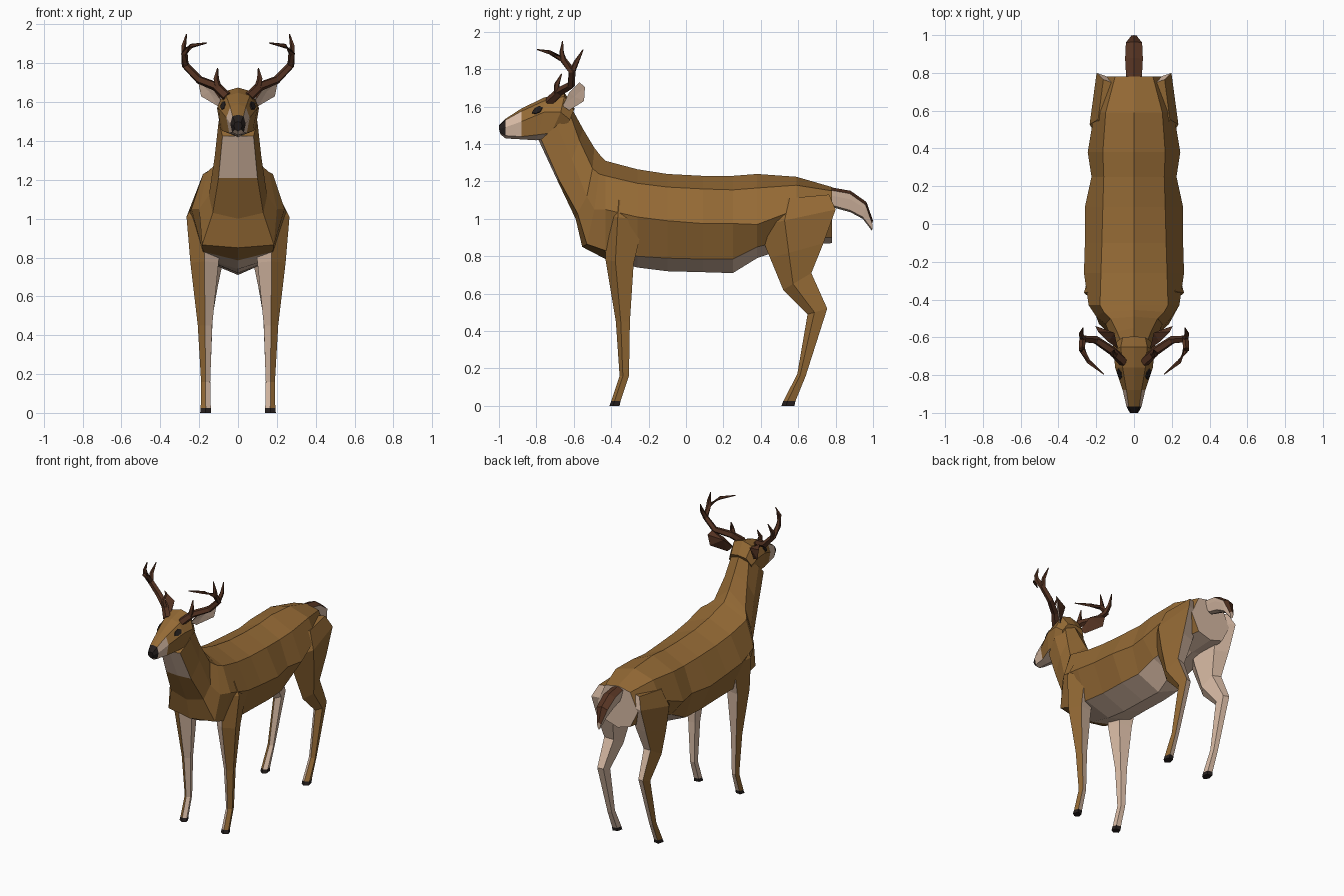
import bpy, bmesh
from mathutils import Vector

def material(name, rgb):
    m = bpy.data.materials.new(name)
    m.diffuse_color = (*rgb, 1)
    return m

FUR, PALE, ANTLER, BLACK = range(4)
MATS = [material("brown fur", (0.30, 0.145, 0.036)),
        material("pale fur", (0.68, 0.49, 0.37)),
        material("dark brown", (0.09, 0.033, 0.016)),
        material("black", (0.018, 0.013, 0.012))]

def finish(name, bm):
    bmesh.ops.recalc_face_normals(bm, faces=bm.faces[:])
    me = bpy.data.meshes.new(name)
    bm.to_mesh(me)
    bm.free()
    for m in MATS:
        me.materials.append(m)
    ob = bpy.data.objects.new(name, me)
    bpy.context.collection.objects.link(ob)
    return ob

def loft(name, rings, rule, caps=(FUR, FUR)):
    """Skin closed rings; rule(i, j) colours the face of span i, side j."""
    bm = bmesh.new()
    vs = [[bm.verts.new(p) for p in r] for r in rings]
    n = len(vs[0])
    for i in range(len(vs) - 1):
        for j in range(n):
            k = (j + 1) % n
            f = bm.faces.new((vs[i][j], vs[i][k], vs[i + 1][k], vs[i + 1][j]))
            f.material_index = rule(i, j)
    for r, m in ((vs[0], caps[0]), (vs[-1], caps[1])):
        bm.faces.new(r).material_index = m
    return finish(name, bm)

def whole(half):
    """Mirror a half section whose ends lie on the centre plane."""
    return half + [(-x, y, z) for x, y, z in half[-2:0:-1]]

def sym(rule):
    """Count sides 0-3 from the top down on both halves."""
    return lambda i, j: rule(i, min(j, 7 - j))

def flip(p, s):
    return (p[0] * s, p[1], p[2])

# Trunk: y, top z, upper x z, side x z, lower x z, bottom z
trunk = [(.78, 1.17, .10, 1.15, .16, 1.02, .10, .90, .87),
         (.59, 1.225, .15, 1.18, .21, 1.05, .13, .90, .86),
         (.38, 1.24, .165, 1.165, .245, .97, .15, .85, .79),
         (.25, 1.23, .16, 1.155, .225, .975, .17, .785, .71),
         (.09, 1.23, .165, 1.16, .26, .975, .18, .785, .715),
         (-.10, 1.24, .17, 1.17, .26, .99, .18, .79, .72),
         (-.26, 1.265, .175, 1.19, .265, 1.01, .19, .80, .74),
         (-.43, 1.31, .18, 1.23, .24, 1.05, .18, .83, .785)]
rings = [whole([(0, y, a), (b, y, c), (d, y, e), (f, y, g), (0, y, h)])
         for y, a, b, c, d, e, f, g, h in trunk]
# Neck: top y z, upper x y z, side x y z, lower x y z, bottom y z
neck = [(-.455, 1.335, .16, -.465, 1.24, .20, -.49, 1.05, .185, -.53, .865, -.555, .85),
        (-.49, 1.38, .125, -.50, 1.27, .15, -.53, 1.12, .13, -.58, 1.03, -.59, 1.00),
        (-.55, 1.48, .09, -.57, 1.42, .12, -.61, 1.32, .10, -.68, 1.21, -.69, 1.21),
        (-.605, 1.58, .07, -.62, 1.56, .10, -.69, 1.50, .08, -.775, 1.425, -.79, 1.425)]
# Head, same layout
head = [(-.595, 1.59, .06, -.60, 1.58, .09, -.62, 1.53, .06, -.66, 1.46, -.68, 1.44),
        (-.65, 1.675, .07, -.65, 1.655, .108, -.67, 1.57, .09, -.72, 1.46, -.73, 1.43),
        (-.76, 1.648, .06, -.76, 1.63, .10, -.76, 1.57, .075, -.79, 1.45, -.80, 1.42),
        (-.88, 1.59, .04, -.88, 1.575, .06, -.88, 1.52, .045, -.88, 1.44, -.88, 1.425),
        (-.965, 1.535, .028, -.965, 1.528, .04, -.965, 1.49, .03, -.965, 1.445, -.965, 1.43),
        (-1.0, 1.50, .015, -1.0, 1.495, .022, -1.0, 1.48, .015, -.995, 1.46, -.99, 1.45)]

def section(r):
    return [(0, r[0], r[1]), r[2:5], r[5:8], r[8:11], (0, r[11], r[12])]

rings += [whole(section(r)) for r in neck]
loft("body", rings, sym(lambda i, j: PALE if j == 3 and (i < 7 or i == 10) else FUR), (PALE, FUR))

def head_colour(i, j):
    if i == 4:
        return BLACK if j < 3 else PALE
    if (i == 3 and j > 0) or (i in (1, 2) and j == 3):
        return PALE
    return FUR
loft("head", [whole(section(r)) for r in head], sym(head_colour), (FUR, BLACK))

# Tail: dark on top, pale on sides and below
tail = [(.755, 1.172, .79, 1.06, .04), (.88, 1.15, .88, 1.035, .047),
        (.965, 1.09, .945, 1.00, .043), (1.0, .99, .995, .935, .015)]
loft("tail", [whole([(0, a, b), (w, a - .005, b - .015), (w * .9, a + (c - a) * .3, b + (d - b) * .4),
                     (w * .6, c, d + .01), (0, c, d)]) for a, b, c, d, w in tail],
     sym(lambda i, j: ANTLER if j == 0 else PALE), (FUR, PALE))

# Legs: front y z, back y z, inner x, outer x
front_leg = [(-.42, 1.10, -.24, 1.10, .08, .22), (-.44, 1.02, -.225, .99, .08, .265),
             (-.43, .78, -.28, .76, .10, .245), (-.375, .45, -.30, .45, .133, .207),
             (-.355, .16, -.305, .16, .143, .19), (-.40, .025, -.35, .025, .14, .192),
             (-.41, 0, -.355, 0, .138, .195)]
hind_leg = [(.44, 1.10, .765, 1.13, .05, .19), (.38, .96, .80, 1.05, .05, .235),
            (.45, .79, .735, .87, .07, .225), (.52, .62, .67, .71, .105, .205),
            (.65, .49, .755, .52, .13, .195), (.595, .17, .64, .16, .143, .19),
            (.52, .025, .585, .025, .14, .192), (.51, 0, .58, 0, .138, .195)]

def leg_ring(r, s):
    fy, fz, by, bz, xi, xo = r
    prof = [(.5, 0), (1, .35), (.8, 1), (.15, .9), (0, .3)]
    return [(s * (xi + (xo - xi) * u), fy + (by - fy) * v, fz + (bz - fz) * v) for u, v in prof]

for s, side in ((1, "right"), (-1, "left")):
    for name, leg in (("front_leg", front_leg), ("hind_leg", hind_leg)):
        last = len(leg) - 2
        loft(f"{name}_{side}", [leg_ring(r, s) for r in leg],
             lambda i, j: BLACK if i == last else (PALE if j > 1 else FUR), (FUR, BLACK))

    # Ear: pale open front, dark back rising to a ridge point
    rim = [(.085, -.66, 1.605), (.135, -.625, 1.675), (.19, -.57, 1.73),
           (.205, -.54, 1.705), (.19, -.545, 1.63), (.105, -.625, 1.58)]
    bm = bmesh.new()
    vs = [bm.verts.new(flip(p, s)) for p in rim]
    apexes = ((bm.verts.new(flip((.105, -.575, 1.68), s)), ANTLER),
              (bm.verts.new(flip((.147, -.597, 1.653), s)), PALE))
    for a, m in apexes:
        for j in range(6):
            bm.faces.new((vs[j], vs[(j + 1) % 6], a)).material_index = m
    finish(f"ear_{side}", bm)

    # Eye: thin plate laid on the upper cheek facet
    a, b = (Vector(flip(p, s)) for p in section(head[2])[1:3])
    c, d = (Vector(flip(p, s)) for p in section(head[3])[1:3])
    n = (c - a).cross(b - a).normalized()
    n *= 1 if n.x * s > 0 else -1
    quad = [a.lerp(c, u).lerp(b.lerp(d, u), v) for u, v in
            ((.05, .55), (.2, .3), (.42, .35), (.52, .65), (.35, .85), (.15, .85))]
    loft(f"eye_{side}", [[p - n * .003 for p in quad], [p + n * .005 for p in quad]],
         lambda i, j: BLACK, (BLACK, BLACK))

    # Antler: main beam and three tines, five-sided tapering tubes
    beam = [(.055, -.73, 1.625), (.11, -.675, 1.68), (.20, -.615, 1.715), (.272, -.61, 1.79),
            (.277, -.66, 1.855), (.24, -.73, 1.89), (.16, -.795, 1.905)]
    parts = [("antler_beam", beam, (.027, .025, .022, .02, .018, .012, .003)),
             ("brow_tine", [(.10, -.69, 1.665), (.113, -.69, 1.72), (.105, -.665, 1.775)], (.02, .015, .003)),
             ("back_tine", [(.265, -.612, 1.78), (.28, -.585, 1.84), (.27, -.55, 1.905)], (.018, .014, .003)),
             ("upper_tine", [(.277, -.655, 1.845), (.28, -.665, 1.89), (.265, -.66, 1.95)], (.018, .013, .003))]
    for name, pts, radii in parts:
        pts = [Vector(flip(p, s)) for p in pts]
        tube = []
        for i, p in enumerate(pts):
            t = pts[min(i + 1, len(pts) - 1)] - pts[max(i - 1, 0)]
            u = t.cross(Vector((.3 * s, 1, -.6))).normalized()
            w = t.cross(u).normalized()
            ring = ((0, 1), (.95, .31), (.59, -.81), (-.59, -.81), (-.95, .31))
            tube.append([p + radii[i] * (u * x + w * y) for x, y in ring])
        loft(f"{name}_{side}", tube, lambda i, j: ANTLER, (ANTLER, ANTLER))
